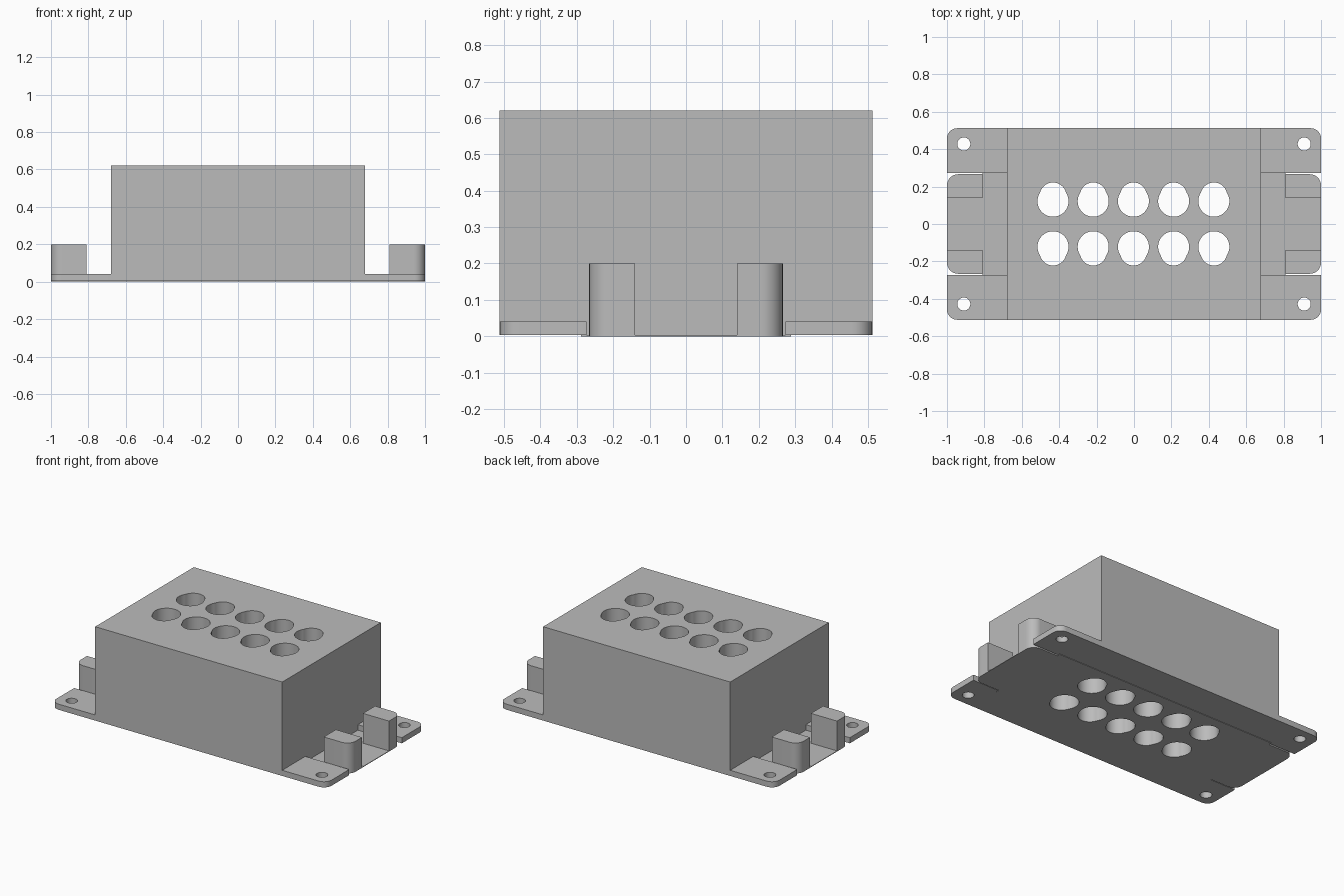
import bpy, bmesh, math
from math import sin, cos, pi, sqrt

cube = bpy.data.objects.get("Cube")
if cube:
    bpy.data.objects.remove(cube, do_unlink=True)

grey = bpy.data.materials.new("plain grey")
grey.use_nodes = True
colour = (0.5, 0.5, 0.5, 1)
grey.diffuse_color = colour
grey.node_tree.nodes["Principled BSDF"].inputs["Base Color"].default_value = colour


def prism(name, loops, z0, z1):
    """Extrude one or more flat outlines from z0 to z1."""
    bm = bmesh.new()
    for loop in loops:
        face = bm.faces.new([bm.verts.new((x, y, z0)) for x, y in loop])
        top = bmesh.ops.extrude_face_region(bm, geom=[face])["geom"]
        verts = [g for g in top if isinstance(g, bmesh.types.BMVert)]
        bmesh.ops.translate(bm, verts=verts, vec=(0, 0, z1 - z0))
    bmesh.ops.recalc_face_normals(bm, faces=bm.faces)
    mesh = bpy.data.meshes.new(name)
    bm.to_mesh(mesh)
    bm.free()
    mesh.materials.append(grey)
    obj = bpy.data.objects.new(name, mesh)
    bpy.context.collection.objects.link(obj)
    return obj


def arc(cx, cy, r, start, steps=10):
    """Quarter turn, counter-clockwise."""
    return [(cx + r * cos(start + pi / 2 * i / steps),
             cy + r * sin(start + pi / 2 * i / steps)) for i in range(steps + 1)]


def circle(cx, cy, r, n=32):
    return [(cx + r * cos(2 * pi * i / n), cy + r * sin(2 * pi * i / n)) for i in range(n)]


def stepped_hole(cx, cy, side, big=0.083, small=0.071, shift=0.029, n=72):
    """Outline of a round hole merged with a smaller one set outwards."""
    points = []
    for i in range(n):
        a = 2 * pi * i / n
        r = max(big, shift * sin(a) + sqrt(small ** 2 - (shift * cos(a)) ** 2))
        points.append((cx + r * cos(a), cy + side * r * sin(a)))
    return points


def flip(loop, sx, sy):
    return [(x * sx, y * sy) for x, y in loop]


def rect(x0, x1, y0, y1):
    return [(x0, y0), (x1, y0), (x1, y1), (x0, y1)]


def cut(obj, cutter):
    mod = obj.modifiers.new("holes", "BOOLEAN")
    mod.operation = "DIFFERENCE"
    mod.solver = "EXACT"
    mod.object = cutter
    bpy.context.view_layer.objects.active = obj
    bpy.ops.object.modifier_apply(modifier=mod.name)


WIDTH, DEPTH, HEIGHT = 0.68, 0.512, 0.62
LOW = 0.003
parts = []

# Main block
block = prism("main_block", [rect(-WIDTH, WIDTH, -DEPTH, DEPTH)], LOW, HEIGHT)

# Thin floor sheet with a rounded tongue at each end
corner = [(0.81, 0.288), (0.81, 0.266)][::-1]
quarter = arc(0.94, 0.206, 0.06, 0) + corner
upper = quarter + flip(quarter, -1, 1)[::-1]
floor = prism("floor_sheet", [upper + flip(upper, -1, -1)], 0, LOW + 0.001)

# Two rows of five stepped holes, through block and floor
holes = [stepped_hole(-0.003 + 0.215 * i, s * 0.122, s) for i in range(-2, 3) for s in (-1, 1)]
cutter = prism("hole_cutter", holes, -0.1, HEIGHT + 0.1)
for obj in (block, floor):
    cut(obj, cutter)
    parts.append(obj)
bpy.data.objects.remove(cutter, do_unlink=True)

# Mounting ears with screw holes, and rounded posts
ear_outline = [(WIDTH, 0.273), (1, 0.273)] + arc(0.945, DEPTH - 0.055, 0.055, 0) + [(WIDTH, DEPTH)]
post_outline = [(0.81, 0.14), (1, 0.14)] + arc(0.94, 0.206, 0.06, 0) + [(0.81, 0.266)]
for sx, side in ((1, "left"), (-1, "right")):
    for sy, end in ((-1, "front"), (1, "back")):
        ear = prism(f"{end}_{side}_ear", [flip(ear_outline, sx, sy)], LOW, 0.04)
        screw = prism("screw_cutter", [circle(sx * 0.91, sy * 0.428, 0.035)], -0.1, 0.1)
        cut(ear, screw)
        bpy.data.objects.remove(screw, do_unlink=True)
        post = prism(f"{end}_{side}_post", [flip(post_outline, sx, sy)], 0, 0.2)
        parts += [ear, post]

# Smooth curved walls, keep edges sharp
for obj in bpy.context.view_layer.objects:
    obj.select_set(obj in parts)
bpy.context.view_layer.objects.active = block
bpy.ops.object.shade_smooth_by_angle(angle=math.radians(20))
